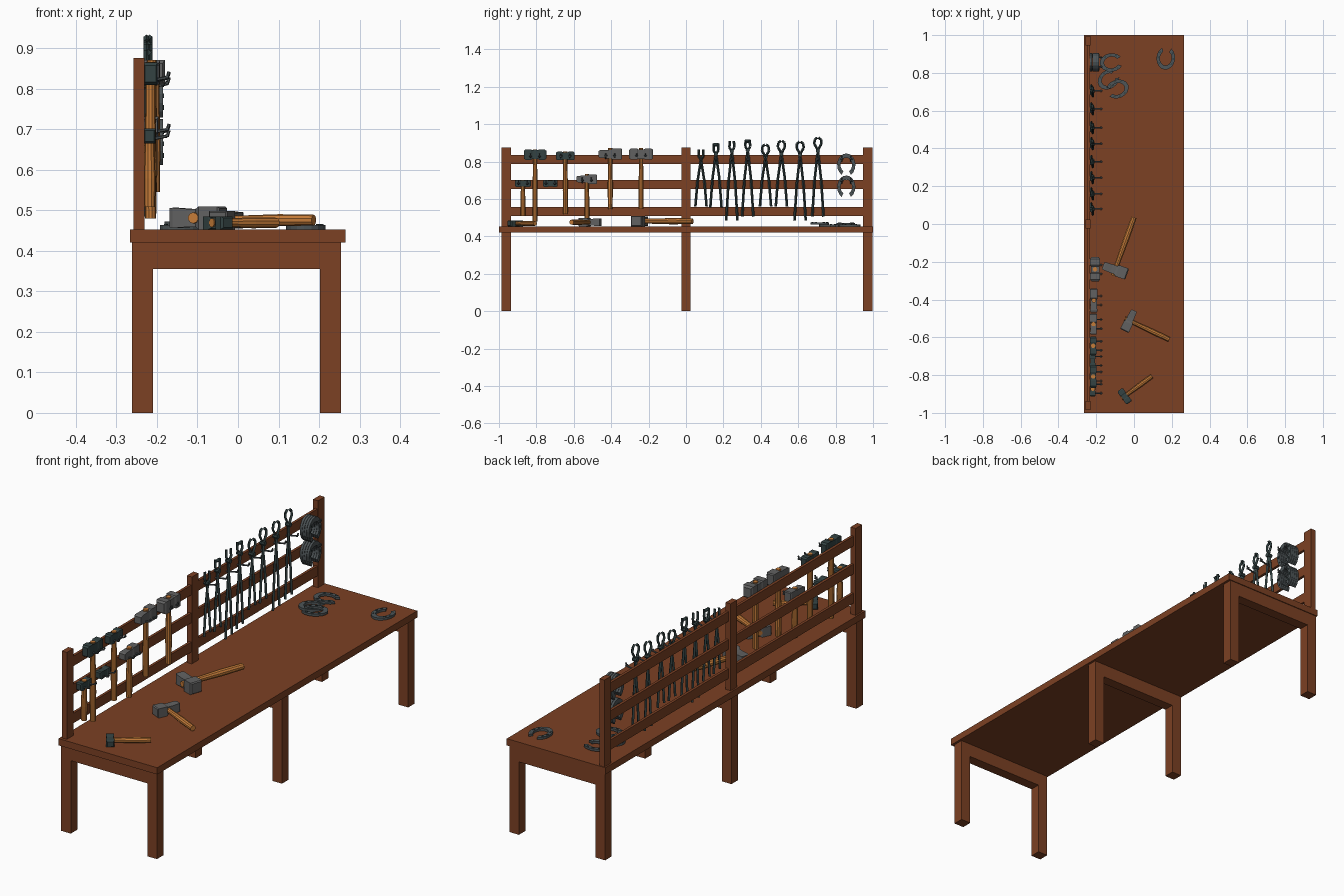
import bpy, bmesh, math
from mathutils import Vector, Matrix

if "Cube" in bpy.data.objects:
    bpy.data.objects.remove(bpy.data.objects["Cube"])


def material(name, rgb):
    m = bpy.data.materials.new(name)
    m.use_nodes = True
    m.diffuse_color = (*rgb, 1)
    m.node_tree.nodes["Principled BSDF"].inputs["Base Color"].default_value = (*rgb, 1)
    return m


WOOD = material("brown wood", (0.2, 0.052, 0.017))
HANDLE = material("orange wood", (0.56, 0.2, 0.04))
DARK = material("dark iron", (0.033, 0.055, 0.055))
GREY = material("grey steel", (0.12, 0.12, 0.12))
SHOE = material("shoe iron", (0.075, 0.09, 0.095))


def finish(name, bm, mats, matrix=Matrix()):
    bmesh.ops.recalc_face_normals(bm, faces=bm.faces)
    me = bpy.data.meshes.new(name)
    bm.to_mesh(me)
    bm.free()
    for m in mats:
        me.materials.append(m)
    ob = bpy.data.objects.new(name, me)
    ob.matrix_world = matrix
    bpy.context.collection.objects.link(ob)
    return ob


def box(name, x, y, z, mat):
    bm = bmesh.new()
    size = Vector((x[1] - x[0], y[1] - y[0], z[1] - z[0]))
    mid = Vector((sum(x), sum(y), sum(z))) / 2
    bmesh.ops.create_cube(bm, size=1, matrix=Matrix.Translation(mid) @ Matrix.Diagonal((*size, 1)))
    return finish(name, bm, [mat])


def bar(bm, a, b, w, sides=4):
    # straight rod between two points
    a, b = Vector(a), Vector(b)
    d = b - a
    turn = d.to_track_quat('Z', 'Y').to_matrix().to_4x4()
    bmesh.ops.create_cone(bm, cap_ends=True, segments=sides, radius1=w, radius2=w,
                          depth=d.length, matrix=Matrix.Translation((a + b) / 2) @ turn)


# Table: top, three leg frames, rack posts and rails
box("table_top", (-0.266, 0.265), (-1, 1), (0.42, 0.453), WOOD)
for tag, y in (("front", -0.961), ("middle", 0), ("back", 0.971)):
    span = (y - 0.025, y + 0.025)
    box(tag + "_right_leg", (-0.262, -0.21), span, (0, 0.42), WOOD)
    box(tag + "_left_leg", (0.202, 0.254), span, (0, 0.42), WOOD)
    box(tag + "_crossbar", (-0.21, 0.202), span, (0.355, 0.42), WOOD)
    box(tag + "_rack_post", (-0.258, -0.231), span, (0.453, 0.876), WOOD)
for tag, z in (("low", 0.51), ("middle", 0.652), ("top", 0.788)):
    box(tag + "_rack_rail", (-0.247, -0.234), (-0.96, 0.97), (z, z + 0.048), WOOD)

# Head outlines: (position along head, height, thickness), as fractions
SLEDGE = [(-1, .75, .75), (-.85, 1, 1), (-.35, 1, 1), (-.25, .85, .85),
          (.25, .85, .85), (.35, 1, 1), (.85, 1, 1), (1, .75, .75)]
PEEN = [(-1, .55, .85), (-.85, .7, .9), (-.3, .75, .8), (.05, .75, .8),
        (.2, 1, 1), (.92, 1, 1), (1, .85, .85)]


def hammer(name, matrix, length, height, thick, reach, mat, shape, grip=0.014):
    # local x along the head, local z up, handle hanging down to -reach
    bm = bmesh.new()
    rings = []
    for p, h, t in shape:
        hz, ty = h * height / 2, t * thick / 2
        rings.append([bm.verts.new((p * length / 2, sy * ty, sz * hz))
                      for sy, sz in ((1, 1), (-1, 1), (-1, -1), (1, -1))])
    for r, s in zip(rings, rings[1:]):
        for i in range(4):
            j = (i + 1) % 4
            bm.faces.new((r[i], r[j], s[j], s[i]))
    bm.faces.new(rings[0])
    bm.faces.new(rings[-1])
    finish(name + "_head", bm, [mat], matrix)
    if reach:
        bm = bmesh.new()
        stops = [(height * .5 + .001, .85), (-height, .85), (-reach * .6, 1.05), (-reach, .95)]
        for (a, ra), (b, rb) in zip(stops, stops[1:]):
            bmesh.ops.create_cone(bm, cap_ends=True, segments=10, radius1=grip * rb,
                                  radius2=grip * ra, depth=a - b,
                                  matrix=Matrix.Translation((0, 0, (a + b) / 2)))
        finish(name + "_handle", bm, [HANDLE], matrix)


def peg(name, y, z):
    bm = bmesh.new()
    bar(bm, (-0.236, y, z), (-0.175, y, z + 0.012), 0.004, 6)
    bar(bm, (-0.175, y, z + 0.01), (-0.17, y, z + 0.026), 0.004, 6)
    bar(bm, (-0.175, y - 0.008, z + 0.014), (-0.175, y + 0.008, z + 0.014), 0.004, 6)
    finish(name, bm, [SHOE])


# Hanging hammers: y, head centre z, length, height, thickness, reach, x, colour, shape
HUNG = [
    (-0.807, 0.837, 0.12, 0.055, 0.036, 0.357, -0.216, DARK, SLEDGE),
    (-0.645, 0.83, 0.10, 0.045, 0.034, 0.31, -0.216, DARK, SLEDGE),
    (-0.405, 0.84, 0.125, 0.06, 0.042, 0.295, -0.213, GREY, PEEN),
    (-0.24, 0.84, 0.128, 0.06, 0.052, 0.295, -0.206, GREY, SLEDGE),
    (-0.53, 0.706, 0.11, 0.05, 0.038, 0.215, -0.215, GREY, PEEN),
    (-0.872, 0.683, 0.085, 0.036, 0.03, 0.175, -0.218, DARK, SLEDGE),
    (-0.725, 0.683, 0.078, 0.036, 0.03, 0, -0.218, DARK, SLEDGE)]
for i, (y, z, l, h, t, reach, x, mat, shape) in enumerate(HUNG):
    turn = Matrix.Translation((x, y, z)) @ Matrix.Rotation(math.pi / 2, 4, 'Z')
    hammer(f"hung_hammer_{i}", turn, l, h, t, reach, mat, shape)
    for side in (-1, 1):
        peg(f"hammer_peg_{i}_{side}", y + side * 0.024, z - h / 2 + 0.006)

# Hammers lying on the table: head centre, handle end, sizes
LYING = [
    ((-0.1, -0.243), (0, 0.035), 0.135, 0.062, 0.056, GREY, PEEN, 0.016),
    ((-0.025, -0.512), (0.187, -0.612), 0.12, 0.05, 0.045, GREY, PEEN, 0.014),
    ((-0.05, -0.912), (0.095, -0.806), 0.085, 0.036, 0.032, DARK, SLEDGE, 0.013)]
for i, (c, e, l, h, t, mat, shape, grip) in enumerate(LYING):
    down = Vector((*e, 0)) - Vector((*c, 0))
    up = -down.normalized()
    thick = Vector((0, 0, 1))
    along = thick.cross(up)
    turn = Matrix((along, thick, up)).transposed().to_4x4()
    turn.translation = (*c, 0.453 + t / 2)
    hammer(f"lying_hammer_{i}", turn, l, h, t, down.length, mat, shape, grip)

# Tongs: y, top z, bottom z; the last four have ring jaws
TONGS = [(0.08, .865, .56), (0.16, .895, .555), (0.245, .91, .485), (0.33, .915, .505),
         (0.425, .895, .56), (0.51, .915, .56), (0.61, .91, .485), (0.705, .932, .505)]
for i, (y, top, low) in enumerate(TONGS):
    bm = bmesh.new()
    pivot = top - (0.055 if i < 4 else 0.075)
    rise = top - pivot
    for s in (-1, 1):
        x = -0.222 + s * 0.004
        path = [(-s * 0.03, low), (-s * 0.018, low + (pivot - low) * .55), (0, pivot)]
        if i < 4:
            path += [(s * 0.013, pivot + rise * .35), (s * 0.011, top)]
        else:
            path += [(s * 0.008, pivot + rise * .25), (s * 0.019, pivot + rise * .5),
                     (s * 0.017, pivot + rise * .8), (s * 0.003, top - 0.004)]
        for a, b in zip(path, path[1:]):
            bar(bm, (x, y + a[0], a[1]), (x, y + b[0], b[1]), 0.0068)
    if i in (1, 3):
        bar(bm, (-0.222, y - 0.014, top - 0.006), (-0.222, y + 0.014, top - 0.006), 0.009)
    bar(bm, (-0.234, y, pivot), (-0.21, y, pivot), 0.011, 8)
    finish(f"tongs_{i}", bm, [DARK])
    peg(f"tongs_peg_{i}", y, 0.8)


def horseshoe(name, matrix):
    # flat U lying in local xy, open towards -y, with raised dark nail heads
    bm = bmesh.new()
    steps, thick = 14, 0.011
    rings = []
    for k in range(steps + 1):
        a = math.radians(-60 + 300 * k / steps)
        c, s = math.cos(a), math.sin(a)
        rings.append([bm.verts.new((r * c, r * s * 1.25, z)) for r, z in
                      ((0.031, 0), (0.049, 0), (0.049, thick), (0.031, thick))])
    for r, q in zip(rings, rings[1:]):
        for i in range(4):
            j = (i + 1) % 4
            bm.faces.new((r[i], r[j], q[j], q[i]))
    bm.faces.new(rings[0])
    bm.faces.new(rings[-1])
    body = set(bm.faces)
    for deg in (-35, 0, 35, 145, 180, 215):
        a = math.radians(deg)
        spot = Vector((0.04 * math.cos(a), 0.05 * math.sin(a), thick))
        bmesh.ops.create_cube(bm, size=0.009, matrix=Matrix.Translation(spot)
                              @ Matrix.Rotation(a, 4, 'Z') @ Matrix.Diagonal((.7, 1.2, .4, 1)))
    for f in bm.faces:
        f.material_index = 0 if f in body else 1
    finish(name, bm, [SHOE, DARK], matrix)


# Two hanging stacks of horseshoes
upright = Matrix(((0, 0, 1), (1, 0, 0), (0, 1, 0))).to_4x4()
for tag, z in (("upper", 0.782), ("lower", 0.664)):
    for k in range(4):
        horseshoe(f"{tag}_horseshoe_{k}",
                  Matrix.Translation((-0.233 + k * 0.0125, 0.857, z)) @ upright)
    for side in (-1, 1):
        peg(f"{tag}_shoe_peg_{side}", 0.857 + side * 0.024, z + 0.02)

# Loose horseshoes: x, y, lift, turn in degrees
LOOSE = [(0.168, 0.878, 0, 175), (-0.12, 0.855, 0.008, 97),
         (-0.135, 0.765, 0, 125), (-0.088, 0.715, 0.01, -70)]
for i, (x, y, lift, deg) in enumerate(LOOSE):
    horseshoe(f"loose_horseshoe_{i}", Matrix.Translation((x, y, 0.453 + lift))
              @ Matrix.Rotation(math.radians(deg), 4, 'Z'))
